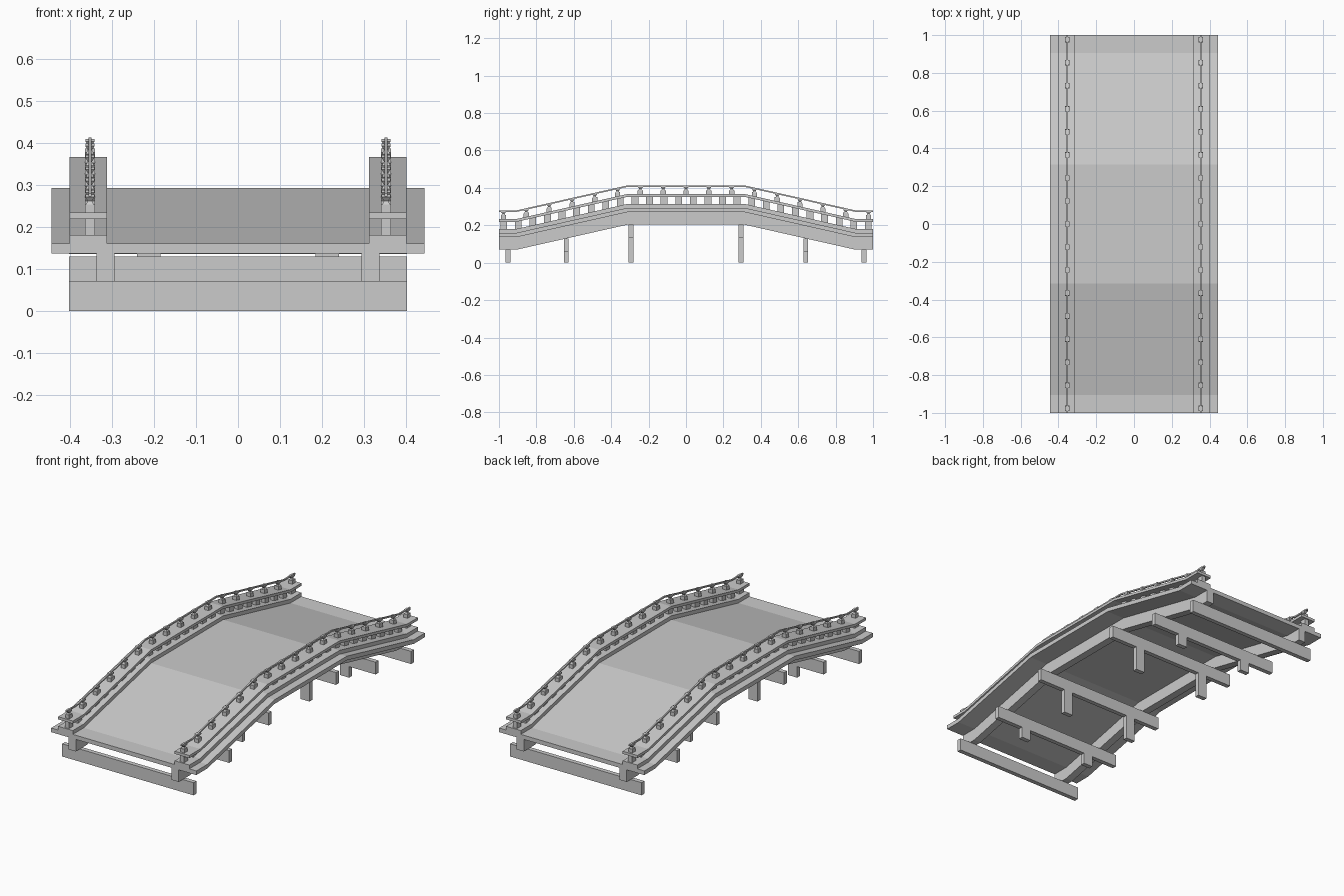
import bpy, bmesh
from mathutils import Vector

if "Cube" in bpy.data.objects:
    bpy.data.objects.remove(bpy.data.objects["Cube"])

KINK_OUT, KINK_IN, RISE = 0.905, 0.315, 0.133


def lift(y):
    """Height of the bridge path above its end level."""
    t = (KINK_OUT - abs(y)) / (KINK_OUT - KINK_IN)
    return RISE * max(0.0, min(1.0, t))


def loft(bm, rings):
    """Skin a closed solid through equal-sized rings of points."""
    vs = [[bm.verts.new(p) for p in r] for r in rings]
    n = len(vs[0])
    for a, b in zip(vs, vs[1:]):
        for i in range(n):
            j = (i + 1) % n
            bm.faces.new((a[i], a[j], b[j], b[i]))
    bm.faces.new(vs[0][::-1])
    bm.faces.new(vs[-1])


def strip(bm, x0, x1, z0, z1, y0=-1.0, y1=1.0):
    """Rectangular section that follows the bridge path from y0 to y1."""
    ys = [y0] + [k for k in (-KINK_OUT, -KINK_IN, KINK_IN, KINK_OUT) if y0 < k < y1] + [y1]
    loft(bm, [[Vector((x, y, z + lift(y))) for x, z in
               ((x0, z0), (x1, z0), (x1, z1), (x0, z1))] for y in ys])


def box(bm, x0, x1, y0, y1, z0, z1):
    loft(bm, [[Vector((x, y, z)) for x, y in
               ((x0, y0), (x1, y0), (x1, y1), (x0, y1))] for z in (z0, z1)])


def finish(name, bm):
    bmesh.ops.recalc_face_normals(bm, faces=bm.faces)
    me = bpy.data.meshes.new(name)
    bm.to_mesh(me)
    bm.free()
    ob = bpy.data.objects.new(name, me)
    bpy.context.collection.objects.link(ob)
    return ob


# Deck
bm = bmesh.new()
strip(bm, -0.445, 0.445, 0.137, 0.16)
finish("deck", bm)

for side, s in (("left", -1), ("right", 1)):
    # Long bearer, kerb and rail plank
    for name, xa, xb, za, zb in (("bearer", 0.294, 0.337, 0.07, 0.137),
                                 ("kerb", 0.312, 0.402, 0.16, 0.181),
                                 ("rail_plank", 0.312, 0.402, 0.219, 0.234)):
        bm = bmesh.new()
        strip(bm, *sorted((s * xa, s * xb)), za, zb)
        finish(f"{side}_{name}", bm)

    # Short posts between kerb and plank
    c = s * 0.353
    bm = bmesh.new()
    for i in range(26):
        y = -0.975 + i * 0.078
        strip(bm, c - 0.012, c + 0.012, 0.181, 0.219, y - 0.018, y + 0.018)
    finish(f"{side}_kerb_posts", bm)

    # Waisted handrail supports: base block, neck, cap
    bm = bmesh.new()
    for i in range(17):
        y = -0.976 + i * 0.122
        z = lift(y)
        strip(bm, c - 0.012, c + 0.012, 0.234, 0.254, y - 0.014, y + 0.014)
        loft(bm, [[Vector((c + sx * w, y + sy * w * 1.2, z + h)) for sx, sy in
                   ((-1, -1), (1, -1), (1, 1), (-1, 1))]
                  for h, w in ((0.252, 0.010), (0.262, 0.005),
                               (0.271, 0.011), (0.277, 0.011))])
    finish(f"{side}_handrail_supports", bm)

    # Thin handrail
    bm = bmesh.new()
    strip(bm, c - 0.004, c + 0.004, 0.272, 0.280)
    finish(f"{side}_handrail", bm)

# Cross beams under the bearers, with legs below the raised ones
beams, legs = bmesh.new(), bmesh.new()
for y, top in ((0.952, 0.07), (0.641, 0.129), (0.294, 0.204)):
    for s in (-1, 1):
        ya, yb = s * y - 0.0125, s * y + 0.0125
        low = top - 0.068 if top > 0.08 else 0.0
        box(beams, -0.403, 0.403, ya, yb, low, top)
        if low > 0:
            for c in (-0.213, 0.213):
                box(legs, c - 0.028, c + 0.028, ya, yb, 0.0, low)
finish("cross_beams", beams)
finish("legs", legs)
